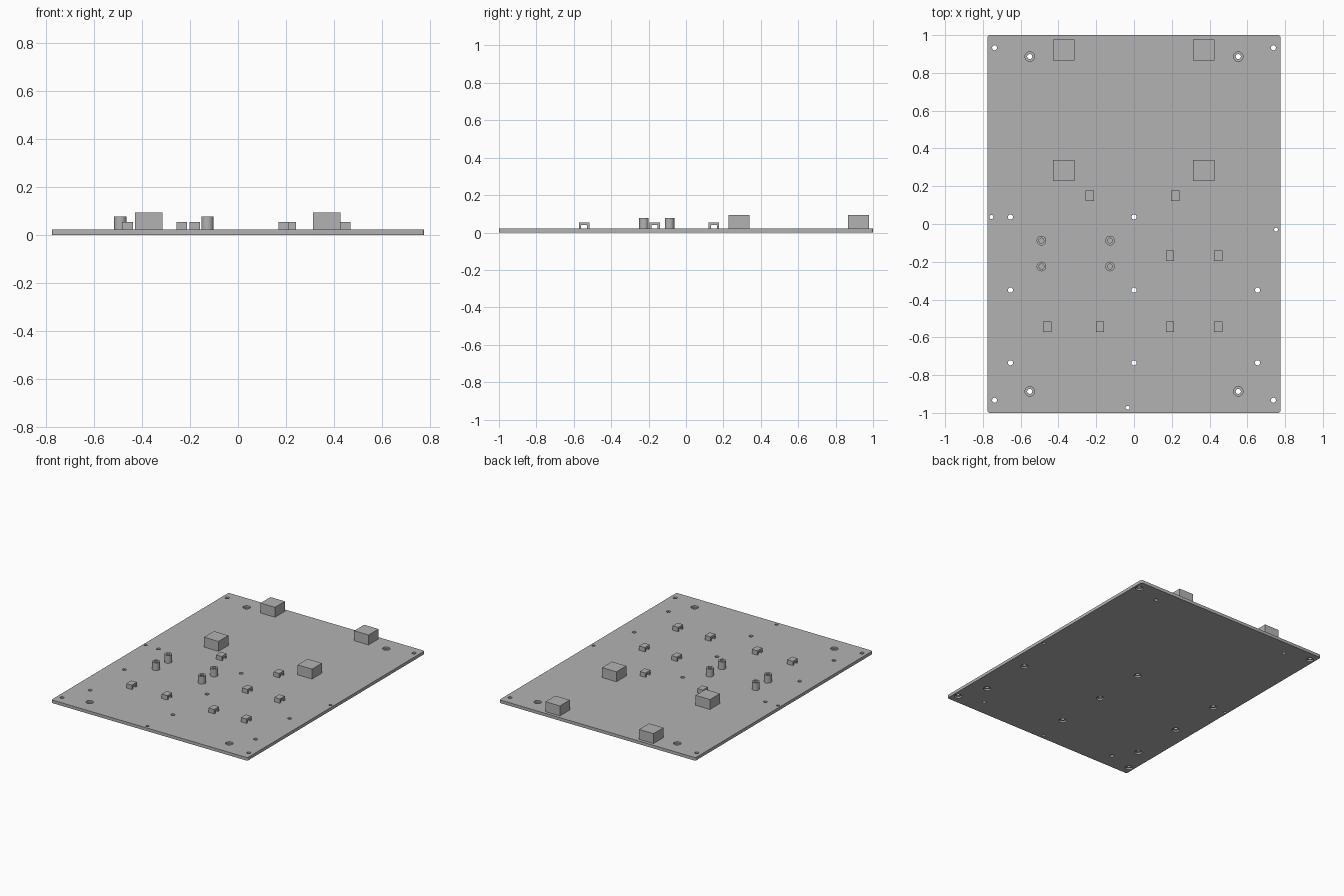
import bpy, bmesh, math
from mathutils import Vector, Matrix

cube = bpy.data.objects.get("Cube")
if cube:
    bpy.data.objects.remove(cube, do_unlink=True)

grey = bpy.data.materials.new("plain grey")
grey.use_nodes = True
colour = (0.45, 0.45, 0.45, 1)
grey.diffuse_color = colour
grey.node_tree.nodes["Principled BSDF"].inputs["Base Color"].default_value = colour

HALF_W, HALF_L, TOP = 0.775, 1.0, 0.022


def finish(bm, name):
    bmesh.ops.remove_doubles(bm, verts=bm.verts, dist=1e-5)
    bmesh.ops.recalc_face_normals(bm, faces=bm.faces)
    mesh = bpy.data.meshes.new(name)
    bm.to_mesh(mesh)
    bm.free()
    obj = bpy.data.objects.new(name, mesh)
    bpy.context.collection.objects.link(obj)
    mesh.materials.append(grey)
    return obj


def smooth(obj):
    bpy.ops.object.select_all(action='DESELECT')
    obj.select_set(True)
    bpy.context.view_layer.objects.active = obj
    bpy.ops.object.shade_smooth_by_angle(angle=math.radians(30))


def box(bm, low, high):
    low, high = Vector(low), Vector(high)
    place = Matrix.Translation((low + high) / 2) @ Matrix.Diagonal((*(high - low), 1))
    return bmesh.ops.create_cube(bm, size=1, matrix=place)["verts"]


def lathe(bm, x, y, profile, steps=24):
    """Spin (radius, height) points round an upright axis at x, y."""
    verts = [bm.verts.new((x + r, y, z)) for r, z in profile]
    edges = [bm.edges.new(pair) for pair in zip(verts, verts[1:])]
    bmesh.ops.spin(bm, geom=verts + edges, cent=(x, y, 0), axis=(0, 0, 1),
                   angle=math.tau, steps=steps, use_merge=True)


# Base plate with slightly rounded corners
bm = bmesh.new()
box(bm, (-HALF_W, -HALF_L, 0), (HALF_W, HALF_L, TOP))
upright = [e for e in bm.edges if abs(e.verts[0].co.z - e.verts[1].co.z) > TOP / 2]
bmesh.ops.bevel(bm, geom=upright, offset=0.012, segments=4, profile=0.5, affect='EDGES')
plate = finish(bm, "base_plate")

# Screw holes: wide recess on top, wide recess underneath, or plain
R, WIDE, STEP, OUT = 0.0135, 0.025, 0.011, 0.02
from_top = [(0, -OUT), (R, -OUT), (R, STEP), (WIDE, STEP), (WIDE, TOP + OUT), (0, TOP + OUT)]
from_below = [(r, TOP - z) for r, z in from_top]
plain = [(0, -OUT), (0.0105, -OUT), (0.0105, TOP + OUT), (0, TOP + OUT)]

bm = bmesh.new()
for sx in (-1, 1):
    for sy in (-1, 1):
        lathe(bm, sx * 0.552, sy * 0.886, from_top)
        lathe(bm, sx * 0.738, sy * 0.933, from_below)
for y in (0.037, -0.35, -0.735):
    for x in (-0.654, 0, 0.654):
        if not (x > 0 and y > 0):
            lathe(bm, x, y, from_below)
for x, y in ((-0.755, 0.037), (0.752, -0.03), (-0.034, -0.973)):
    lathe(bm, x, y, plain)
cutter = finish(bm, "hole_cutter")
cutter.hide_render = True

cut = plate.modifiers.new("holes", 'BOOLEAN')
cut.operation = 'DIFFERENCE'
cut.solver = 'EXACT'
cut.object = cutter
bpy.context.view_layer.update()
drilled = bpy.data.meshes.new_from_object(
    plate.evaluated_get(bpy.context.evaluated_depsgraph_get()))
plate.modifiers.clear()
plate.data = drilled
bpy.data.objects.remove(cutter, do_unlink=True)
smooth(plate)

# Four large mounting blocks
for side, x in (("right", -0.371), ("left", 0.369)):
    for place, y in (("rear", 0.922), ("middle", 0.284)):
        bm = bmesh.new()
        box(bm, (x - 0.057, y - 0.056, TOP), (x + 0.057, y + 0.056, 0.093))
        finish(bm, f"mounting_block_{place}_{side}")

# Hollow round standoffs
tube = [(0, TOP), (0.0255, TOP), (0.0255, 0.077), (0.013, 0.077), (0.013, TOP + 0.004), (0, TOP + 0.004)]
for x in (-0.49, -0.127):
    for y in (-0.088, -0.225):
        bm = bmesh.new()
        lathe(bm, x, y, tube)
        smooth(finish(bm, "standoff"))

# Cable tie bridges, each with a tunnel running side to side
bridges = [(-0.235, 0.149), (0.219, 0.149), (0.191, -0.168), (0.446, -0.168),
           (-0.46, -0.545), (-0.18, -0.545), (0.191, -0.545), (0.446, -0.545)]
outer, inner, low, high = 0.028, 0.016, 0.039, 0.053
arch = [(-outer, TOP), (-outer, high), (outer, high), (outer, TOP),
        (inner, TOP), (inner, low), (-inner, low), (-inner, TOP)]
for x, y in bridges:
    bm = bmesh.new()
    face = bm.faces.new([bm.verts.new((x - 0.022, y + dy, z)) for dy, z in arch])
    swept = bmesh.ops.extrude_face_region(bm, geom=[face], use_keep_orig=True)["geom"]
    bmesh.ops.translate(bm, vec=(0.044, 0, 0),
                        verts=[v for v in swept if isinstance(v, bmesh.types.BMVert)])
    finish(bm, "cable_bridge")
